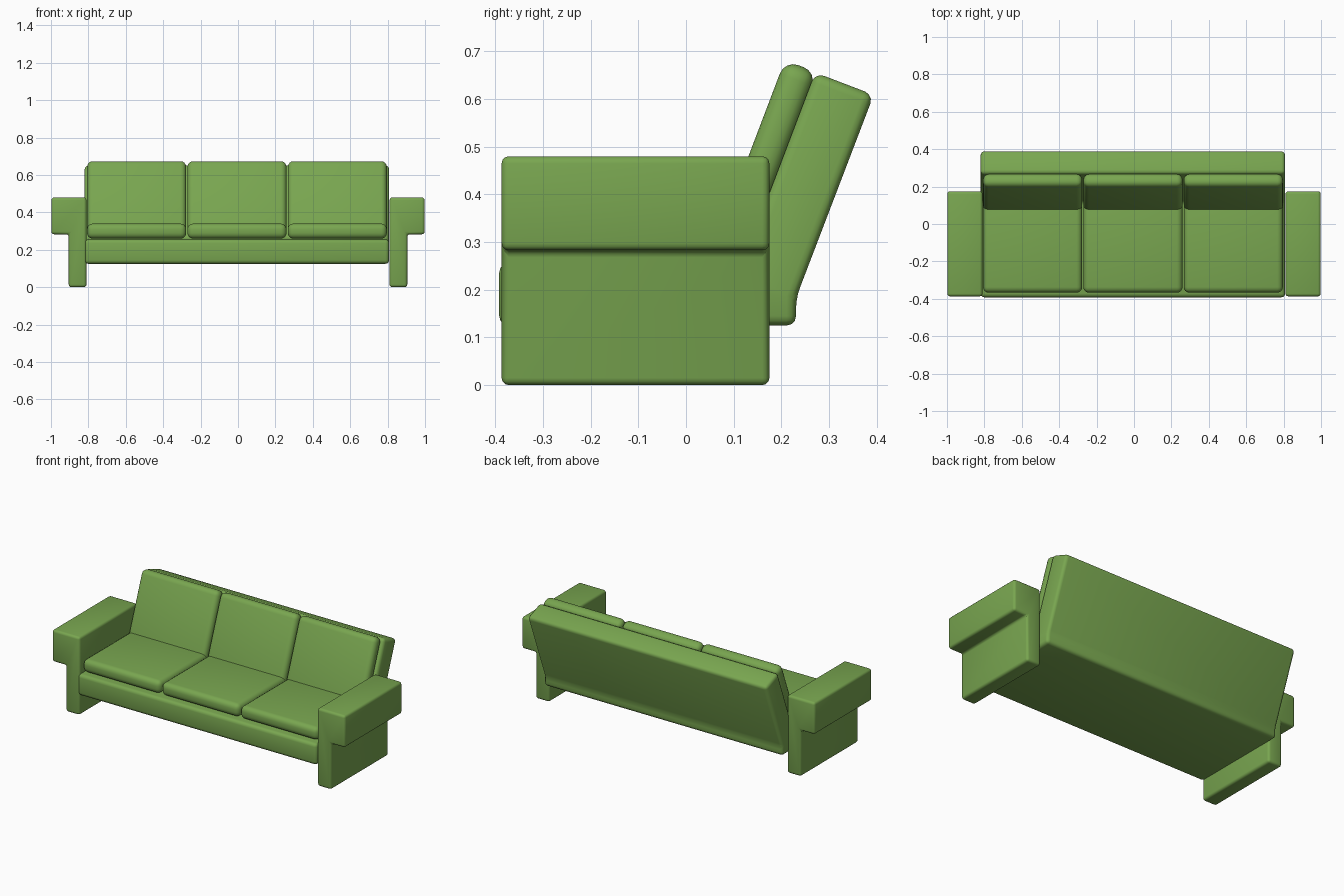
import bpy, bmesh, math
from mathutils import Matrix

if "Cube" in bpy.data.objects:
    bpy.data.objects.remove(bpy.data.objects["Cube"])

green = bpy.data.materials.new("green_fabric")
green.diffuse_color = (0.19, 0.38, 0.08, 1)
green.use_nodes = True
green.node_tree.nodes["Principled BSDF"].inputs["Base Color"].default_value = green.diffuse_color


def finish(name, bm, bevel, segments):
    bmesh.ops.recalc_face_normals(bm, faces=bm.faces)
    bmesh.ops.bevel(bm, geom=bm.edges[:], offset=bevel, segments=segments,
                    profile=0.5, affect='EDGES', clamp_overlap=True)
    me = bpy.data.meshes.new(name)
    bm.to_mesh(me)
    bm.free()
    me.materials.append(green)
    ob = bpy.data.objects.new(name, me)
    bpy.context.collection.objects.link(ob)
    bpy.ops.object.select_all(action='DESELECT')
    ob.select_set(True)
    bpy.context.view_layer.objects.active = ob
    bpy.ops.object.shade_smooth_by_angle(angle=math.radians(35))
    return ob


def prism(name, points, direction, bevel, segments):
    """Extrude a closed 3D profile along a direction, with rounded edges."""
    bm = bmesh.new()
    face = bm.faces.new([bm.verts.new(p) for p in points])
    ext = bmesh.ops.extrude_face_region(bm, geom=[face])
    verts = [g for g in ext["geom"] if isinstance(g, bmesh.types.BMVert)]
    bmesh.ops.translate(bm, verts=verts, vec=direction)
    return finish(name, bm, bevel, segments)


def cushion(name, x0, x1, y0, y1, z0, z1, bevel, transform=Matrix()):
    """Rounded box, optionally tilted into place."""
    bm = bmesh.new()
    bmesh.ops.create_cube(bm, size=1)
    box = (Matrix.Translation(((x0 + x1) / 2, (y0 + y1) / 2, (z0 + z1) / 2))
           @ Matrix.Diagonal((x1 - x0, y1 - y0, z1 - z0, 1)))
    bmesh.ops.transform(bm, verts=bm.verts, matrix=transform @ box)
    return finish(name, bm, bevel, 4)


# Base and reclined back share one side profile (y, z)
frame = [(-0.392, 0.127), (0.231, 0.127), (0.231, 0.185), (0.394, 0.611),
         (0.271, 0.658), (0.119, 0.258), (-0.392, 0.258)]
prism("frame", [(-0.82, y, z) for y, z in frame], (1.628, 0, 0), 0.02, 3)

# Arms: upright panel with a wide top overhanging outwards
arm = [(0.81, 0.002), (0.905, 0.002), (0.905, 0.285), (0.998, 0.285),
       (0.998, 0.482), (0.81, 0.482)]
for side, label in ((1, "right"), (-1, "left")):
    prism(label + "_arm", [(side * x, -0.387, z) for x, z in arm],
          (0, 0.562, 0), 0.015, 3)

# Three seat cushions and three tilted back cushions
tilt = Matrix.Translation((0, 0.077, 0.34)) @ Matrix.Rotation(math.radians(-20.8), 4, 'X')
for i in range(3):
    x0 = -0.807 + i * 0.5365
    x1 = x0 + 0.53
    cushion(f"seat_cushion_{i + 1}", x0, x1, -0.367, 0.14, 0.262, 0.342, 0.03)
    cushion(f"back_cushion_{i + 1}", x0, x1, 0, 0.072, -0.05, 0.368, 0.03, tilt)

# Stand the sofa exactly on the floor
for ob in bpy.data.objects:
    ob.location.z -= 0.002
